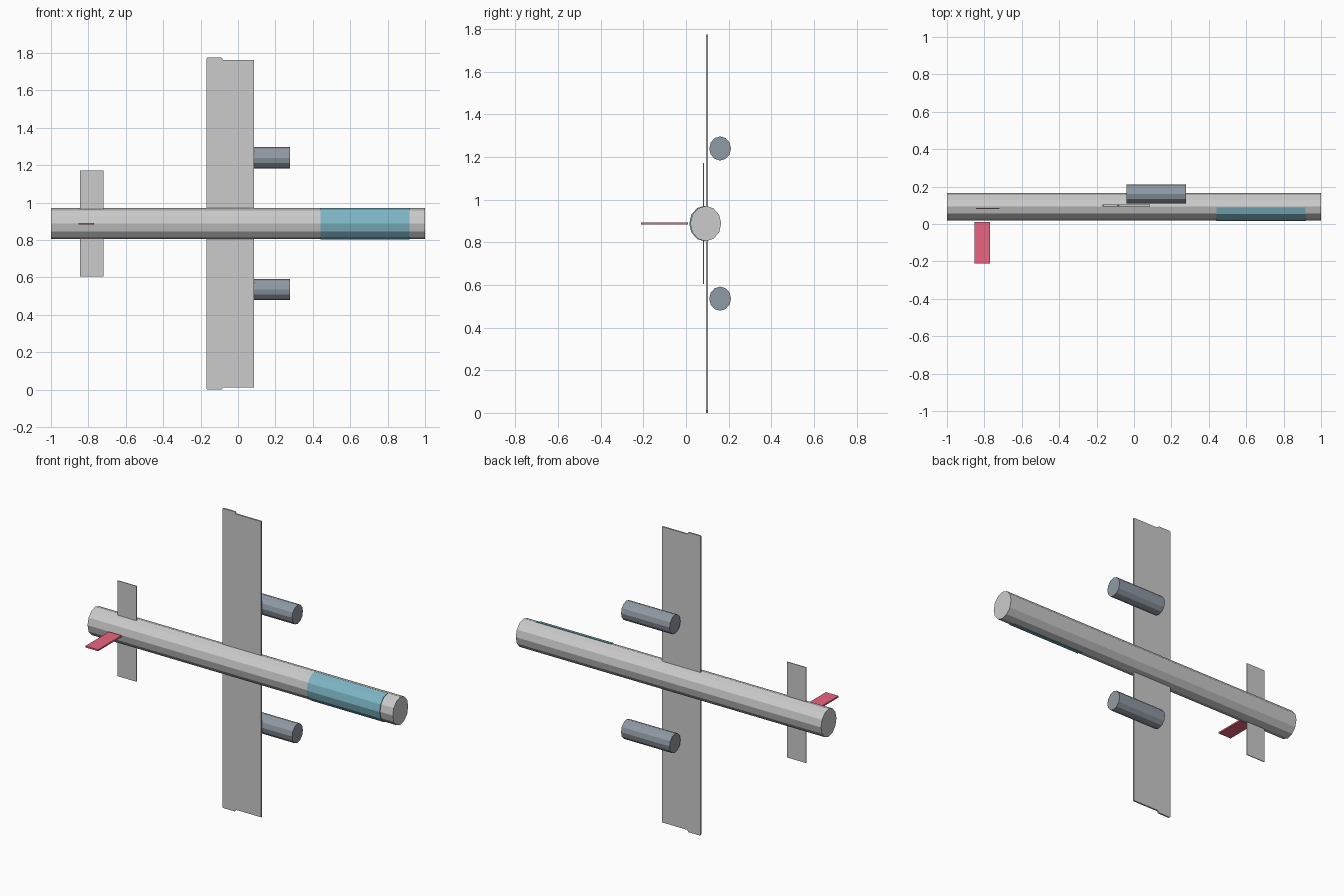
import bpy, bmesh
from math import cos, sin, tau, pi

if "Cube" in bpy.data.objects:
    bpy.data.objects.remove(bpy.data.objects["Cube"])

CY, CZ = 0.0925, 0.8875   # fuselage axis
SIDES = 12


def material(name, rgb):
    m = bpy.data.materials.new(name)
    m.diffuse_color = (*rgb, 1)
    m.use_nodes = True
    m.node_tree.nodes["Principled BSDF"].inputs["Base Color"].default_value = m.diffuse_color
    return m


teal = material("teal_glass", (0.21, 0.47, 0.57))
slate = material("dark_slate", (0.28, 0.32, 0.37))
red = material("red_paint", (0.83, 0.13, 0.22))


def prism(name, points, offset, mat=None):
    """Extrude a closed 3D outline along an offset into a solid."""
    bm = bmesh.new()
    face = bm.faces.new([bm.verts.new(p) for p in points])
    out = bmesh.ops.extrude_face_region(bm, geom=[face])
    moved = [g for g in out["geom"] if isinstance(g, bmesh.types.BMVert)]
    bmesh.ops.translate(bm, verts=moved, vec=offset)
    bmesh.ops.recalc_face_normals(bm, faces=bm.faces)
    me = bpy.data.meshes.new(name)
    bm.to_mesh(me)
    bm.free()
    ob = bpy.data.objects.new(name, me)
    bpy.context.collection.objects.link(ob)
    if mat:
        me.materials.append(mat)
    return ob


def tube(name, x0, x1, y, z, ry, rz, mat=None, half=False):
    """Faceted elliptical cylinder along x; half keeps only the -y side."""
    if half:
        angles = [pi / 2 + tau * i / SIDES for i in range(SIDES // 2 + 1)]
    else:
        angles = [tau * i / SIDES for i in range(SIDES)]
    pts = [(x0, y + ry * cos(a), z + rz * sin(a)) for a in angles]
    return prism(name, pts, (x1 - x0, 0, 0), mat)


def plate(name, outline, y, thick):
    """Flat panel in the xz plane."""
    return prism(name, [(x, y - thick / 2, z) for x, z in outline], (0, thick, 0))


# Fuselage and half-round canopy
tube("fuselage", -1, 1, CY, CZ, 0.0725, 0.0825)
tube("canopy", 0.44, 0.917, CY - 0.003, CZ, 0.0745, 0.084, teal, half=True)

# Wing with slightly longer trailing flap section, mirrored about the fuselage
half_wing = [(0.086, 0.876), (-0.08, 0.876), (-0.088, 0.8875),
             (-0.164, 0.8875), (-0.168, 0.883)]
wing = [(x, CZ + s) for x, s in half_wing]
wing += [(x, CZ - s) for x, s in reversed(half_wing)]
plate("wing", wing, 0.099, 0.009)

# Tailplane
tail = [(-0.845, CZ - 0.283), (-0.72, CZ - 0.283),
        (-0.72, CZ + 0.283), (-0.845, CZ + 0.283)]
plate("tailplane", tail, 0.082, 0.005)

# Tail fin
fin = [(-0.853, -0.21), (-0.77, -0.21), (-0.77, 0.01), (-0.853, 0.01)]
prism("tail_fin", [(x, y, CZ - 0.0045) for x, y in fin], (0, 0, 0.009), red)

# Engines
for side, s in (("upper", 1), ("lower", -1)):
    tube("engine_" + side, -0.04, 0.278, 0.16, CZ + s * 0.352, 0.051, 0.0565, slate)
